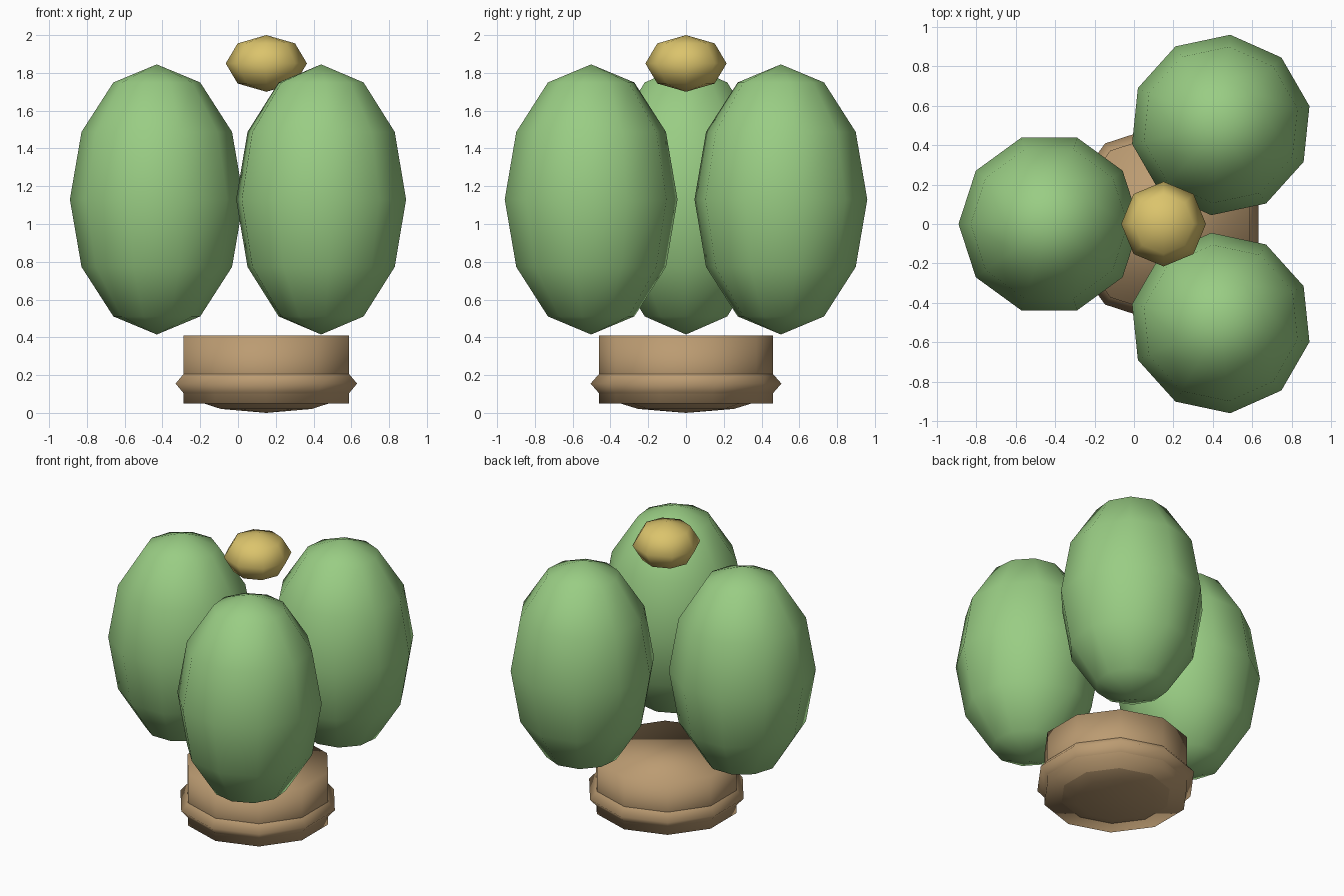
import bpy
import bmesh
from math import sin, cos, pi, radians

cube = bpy.data.objects.get("Cube")
if cube:
    bpy.data.objects.remove(cube, do_unlink=True)


def material(name, rgb):
    mat = bpy.data.materials.new(name)
    mat.use_nodes = True
    mat.diffuse_color = (*rgb, 1)
    mat.node_tree.nodes["Principled BSDF"].inputs["Base Color"].default_value = (*rgb, 1)
    return mat


def lathe(name, profile, centre, sides, turn, mat):
    """Closed turned shape; profile runs bottom to top as (radius, height)."""
    bm = bmesh.new()
    rings = []
    for r, z in profile:
        if r < 1e-5:
            rings.append([bm.verts.new((0, 0, z))] * sides)
        else:
            angles = [radians(turn) + 2 * pi * i / sides for i in range(sides)]
            rings.append([bm.verts.new((r * cos(a), r * sin(a), z)) for a in angles])
    for low, high in zip(rings, rings[1:]):
        for i in range(sides):
            j = (i + 1) % sides
            corners = dict.fromkeys((low[i], low[j], high[j], high[i]))
            bm.faces.new(list(corners))
    # Close flat ends
    for ring, end in ((rings[0], -1), (rings[-1], 1)):
        if len(set(ring)) > 1:
            bm.faces.new(ring[::end])
    for face in bm.faces:
        face.smooth = True
    mesh = bpy.data.meshes.new(name)
    bm.to_mesh(mesh)
    bm.free()
    mesh.materials.append(mat)
    obj = bpy.data.objects.new(name, mesh)
    obj.location = centre
    bpy.context.collection.objects.link(obj)
    return obj


def ellipsoid(name, radius, half_height, centre, sides, rings, turn, mat):
    lats = [pi * i / rings for i in range(rings + 1)]
    profile = [(radius * sin(a), -half_height * cos(a)) for a in lats]
    return lathe(name, profile, centre, sides, turn, mat)


green = material("leaf_green", (0.32, 0.61, 0.23))
brown = material("trunk_brown", (0.50, 0.33, 0.168))
yellow = material("fruit_yellow", (0.71, 0.55, 0.15))

AXIS = 0.15  # x of the trunk axis

# Trunk: short drum with a flattened ball bulging out around and below it
lathe("trunk", [(0.46, 0.05), (0.46, 0.41)], (AXIS, 0, 0), 10, 18, brown)
ellipsoid("root_bulge", 0.505, 0.155, (AXIS, 0, 0.155), 10, 6, 18, brown)

# Three tall foliage lobes around the trunk axis
for name, angle, turn in (("lobe_right", 180, 0), ("lobe_back", 60, 12), ("lobe_front", -60, -12)):
    a = radians(angle)
    centre = (AXIS + 0.58 * cos(a), 0.58 * sin(a), 1.13)
    ellipsoid(name, 0.46, 0.715, centre, 10, 6, turn, green)

# Fruit on top
ellipsoid("fruit", 0.215, 0.15, (AXIS, 0, 1.85), 8, 4, 0, yellow)
